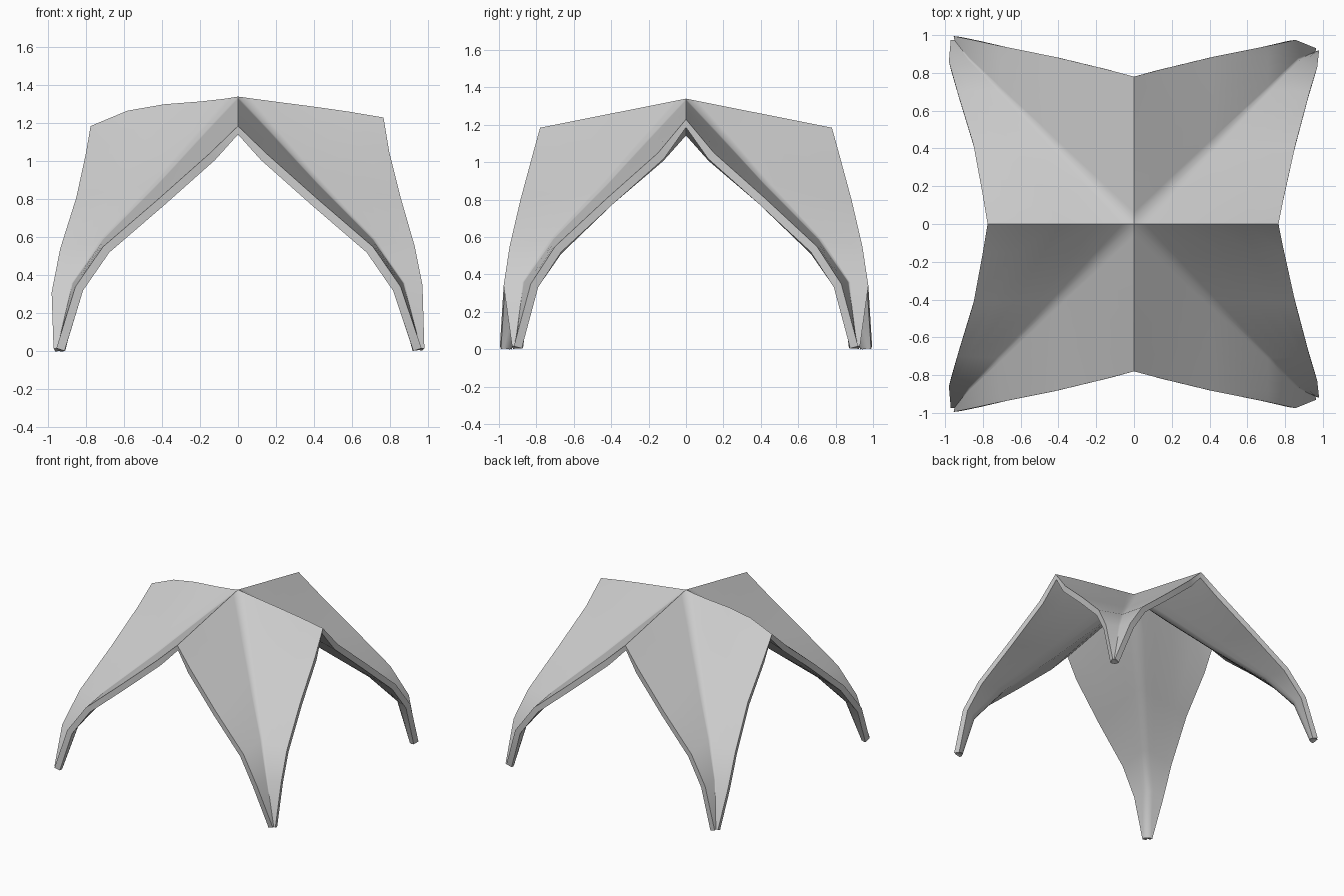
import bpy, bmesh, math
from mathutils import Vector

if "Cube" in bpy.data.objects:
    bpy.data.objects.remove(bpy.data.objects["Cube"])

# Rim of the front/back arch (shared by both halves): half-width, depth, height
ARCH = [(0, .78, 1.185), (.15, .82, 1.04), (.42, .885, .80), (.71, .943, .55), (.855, .975, .34)]
# Valley from the crown down to each foot
VALLEY = [(0, 0, 1.34), (.16, .16, 1.17), (.42, .42, .885), (.71, .71, .59), (.87, .87, .36)]
# Rims of the two side arches
LEFT = [(.775, 0, 1.185), (.80, .15, 1.04), (.85, .42, .81), (.935, .70, .54), (.98, .86, .31)]
RIGHT = [(.765, 0, 1.23), (.795, .15, 1.05), (.855, .42, .81), (.93, .70, .55), (.97, .83, .35)]
STEPS = [0, .25, .5, .75, .92]


def quarter(bm, sx, sy, side, foot, bump):
    """One leg: rows run from arch rim to valley to side rim."""
    rows = []
    front_rim = ARCH + [foot[0]]
    side_rim = side + [foot[1]]
    mid = (Vector(foot[0]) + Vector(foot[1])) / 2
    valley = VALLEY + [mid - Vector((.012, .012, 0))]
    for i in range(6):
        a, d, b = (Vector(c[i]) for c in (front_rim, valley, side_rim))
        pts = [a.lerp(d, s) for s in STEPS] + [d]
        for s in reversed(STEPS):
            p = b.lerp(d, s)
            p.z += bump * math.sin(math.pi * (1 - s) ** 1.7) * max(0, 1 - i * .5)
            pts.append(p)
        rows.append([bm.verts.new((p.x * sx, p.y * sy, p.z)) for p in pts])
    for r, q in zip(rows, rows[1:]):
        for j in range(len(r) - 1):
            f = bm.faces.new((r[j], r[j + 1], q[j + 1], q[j]))
            f.normal_update()
            if f.normal.z < 0:
                f.normal_flip()


bm = bmesh.new()
left_foot = ((.955, .995, .03), (.97, .975, .03))
right_foot = ((.965, .93, .03), (.98, .92, .03))
for sy in (-1, 1):
    quarter(bm, -1, sy, LEFT, left_foot, .045)
    quarter(bm, 1, sy, RIGHT, right_foot, .005)
bmesh.ops.remove_doubles(bm, verts=bm.verts, dist=.0005)
bmesh.ops.recalc_face_normals(bm, faces=bm.faces)
if sum(f.normal.z for f in bm.faces) < 0:
    bmesh.ops.reverse_faces(bm, faces=bm.faces)

me = bpy.data.meshes.new("vault_canopy")
bm.to_mesh(me)
bm.free()
canopy = bpy.data.objects.new("vault_canopy", me)
bpy.context.collection.objects.link(canopy)
bpy.context.view_layer.objects.active = canopy
canopy.select_set(True)

# Shell thickness, grown inward
shell = canopy.modifiers.new("shell", 'SOLIDIFY')
shell.thickness = .045
shell.offset = -1
bpy.ops.object.modifier_apply(modifier="shell")

# Rest the feet on the floor
low = min(v.co.z for v in canopy.data.vertices)
for v in canopy.data.vertices:
    if v.co.z < .05:
        v.co.z = max(0, v.co.z) if low < 0 else v.co.z - low
bpy.ops.object.shade_smooth_by_angle(angle=math.radians(62))
